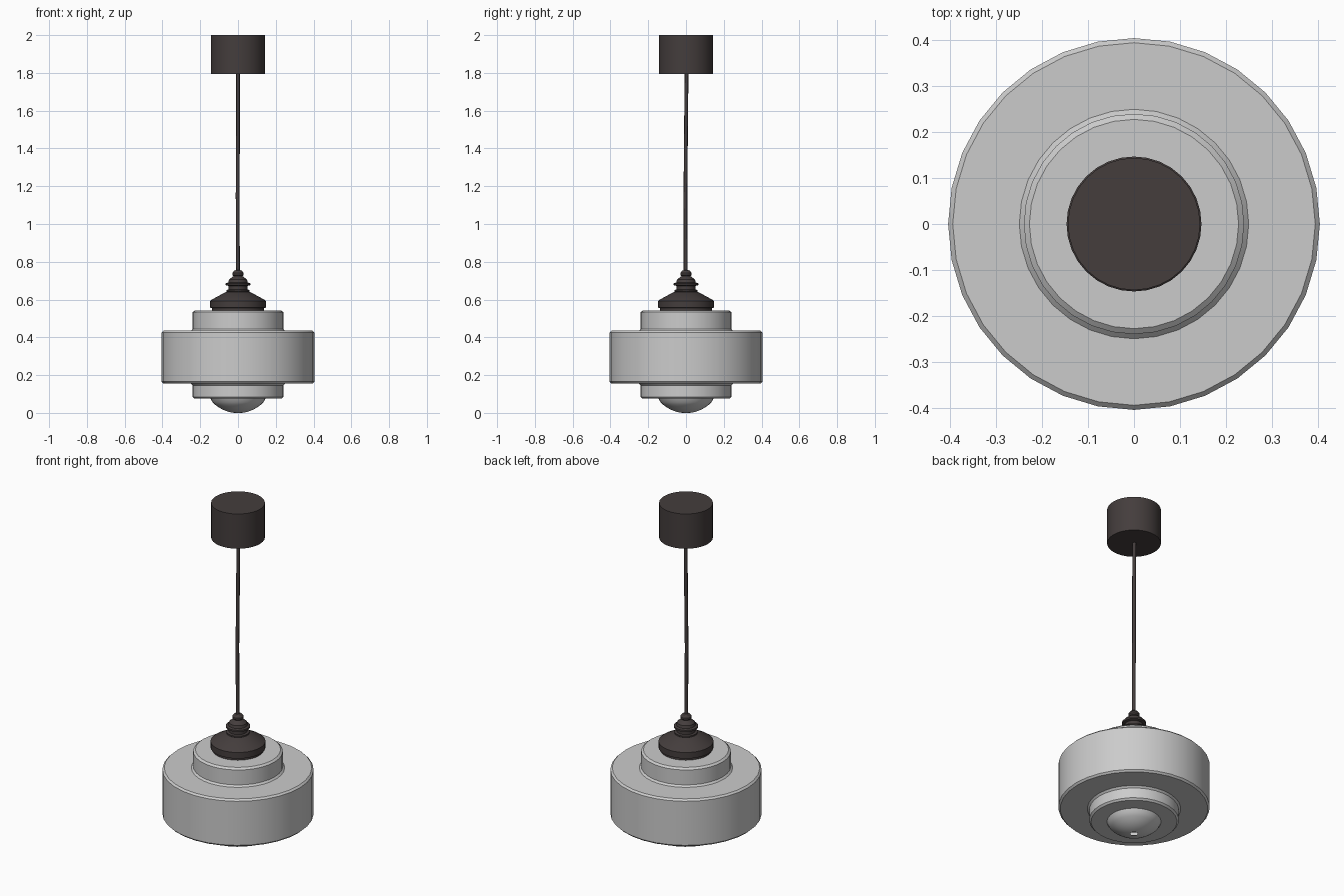
import bpy, bmesh, math

cube = bpy.data.objects.get("Cube")
if cube:
    bpy.data.objects.remove(cube, do_unlink=True)


def material(name, rgb):
    m = bpy.data.materials.new(name)
    m.use_nodes = True
    m.diffuse_color = (*rgb, 1)
    m.node_tree.nodes["Principled BSDF"].inputs["Base Color"].default_value = (*rgb, 1)
    return m


grey = material("pale grey glass", (0.6, 0.6, 0.6))
dark = material("dark brown black", (0.058, 0.047, 0.046))


def lathe(name, profile, mat, sides=32, close_bottom=True, close_top=True):
    """Turn a bottom-to-top (radius, height) profile around the z axis."""
    bm = bmesh.new()
    rings = []
    for r, z in profile:
        angles = [2 * math.pi * j / sides for j in range(sides)]
        rings.append([bm.verts.new((r * math.cos(a), r * math.sin(a), z)) for a in angles])
    for low, high in zip(rings, rings[1:]):
        for j in range(sides):
            k = (j + 1) % sides
            bm.faces.new((low[j], low[k], high[k], high[j]))
    if close_bottom:
        bm.faces.new(rings[0][::-1])
    if close_top:
        bm.faces.new(rings[-1])
    mesh = bpy.data.meshes.new(name)
    bm.to_mesh(mesh)
    bm.free()
    mesh.materials.append(mat)
    obj = bpy.data.objects.new(name, mesh)
    bpy.context.collection.objects.link(obj)
    bpy.ops.object.select_all(action='DESELECT')
    obj.select_set(True)
    bpy.context.view_layer.objects.active = obj
    bpy.ops.object.shade_smooth_by_angle(angle=math.radians(30))
    return obj


# Ceiling canopy
lathe("ceiling_canopy", [(0.144, 1.795), (0.144, 2.0)], dark)

# Hanging cord with a very slight bend
curve = bpy.data.curves.new("cord", 'CURVE')
curve.dimensions = '3D'
curve.bevel_depth = 0.01
curve.bevel_resolution = 2
path = [(0, 0.003, 1.8), (0, 0, 1.5), (-0.002, -0.003, 1.15), (0, -0.002, 0.73)]
spline = curve.splines.new('POLY')
spline.points.add(len(path) - 1)
for point, co in zip(spline.points, path):
    point.co = (*co, 1)
curve.materials.append(dark)
bpy.context.collection.objects.link(bpy.data.objects.new("cord", curve))

# Shade holder: wide cap with sloping top
lathe("shade_holder", [(0.138, 0.54), (0.138, 0.555), (0.147, 0.557), (0.147, 0.593),
                       (0.138, 0.6), (0.065, 0.64), (0.05, 0.643)], dark)

# Ribbed lamp socket and cord grip
lathe("lamp_socket", [(0.045, 0.63), (0.062, 0.642), (0.062, 0.65), (0.05, 0.653),
                      (0.05, 0.672), (0.065, 0.676), (0.065, 0.686), (0.052, 0.69),
                      (0.048, 0.705), (0.032, 0.718), (0.024, 0.724), (0.03, 0.731),
                      (0.03, 0.741), (0.02, 0.753), (0.01, 0.756)], dark, sides=24)

# Stepped glass shade
lathe("shade", [(0.145, 0.075), (0.23, 0.075), (0.24, 0.085), (0.24, 0.145),
                (0.25, 0.155), (0.395, 0.155), (0.405, 0.165), (0.405, 0.425),
                (0.395, 0.435), (0.25, 0.435), (0.24, 0.445), (0.24, 0.533),
                (0.228, 0.543), (0.1, 0.543)], grey,
      close_bottom=False, close_top=False)

# Shallow bottom dome with a small vent hole
ball = 0.187
dome = [(r, ball - math.sqrt(ball ** 2 - r ** 2))
        for r in (0.02, 0.04, 0.06, 0.08, 0.1, 0.12, 0.135)]
dome = [(r, z - dome[0][1]) for r, z in dome] + [(0.145, 0.075)]
lathe("bottom_dome", dome, grey, close_bottom=False, close_top=False)
